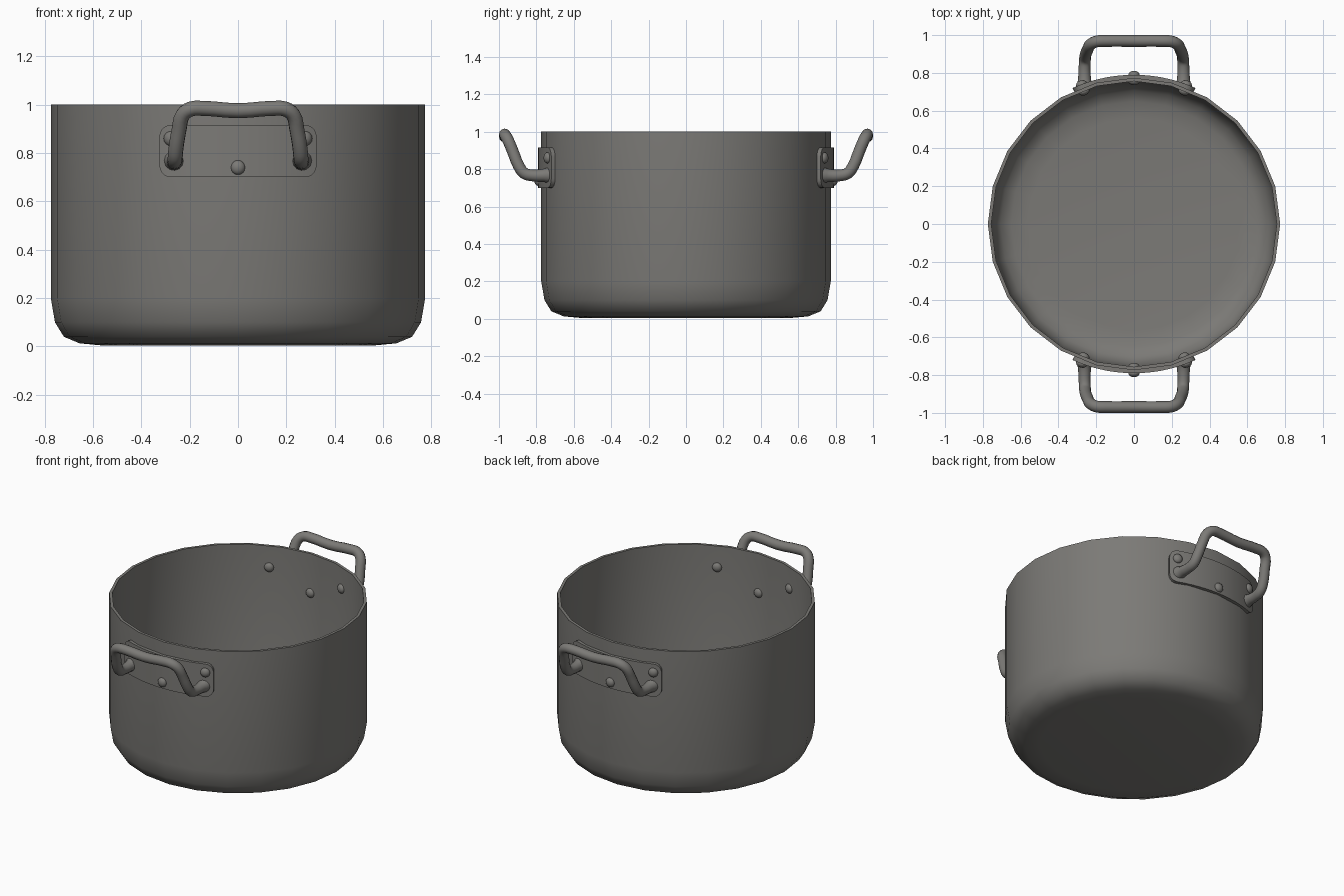
import bpy, bmesh, math
from mathutils import Matrix, Vector

if "Cube" in bpy.data.objects:
    bpy.data.objects.remove(bpy.data.objects["Cube"])

metal = bpy.data.materials.new("dark_grey_metal")
metal.diffuse_color = (0.2, 0.195, 0.183, 1)
metal.use_nodes = True
metal.node_tree.nodes["Principled BSDF"].inputs["Base Color"].default_value = metal.diffuse_color


def finish(name, bm, angle=40):
    me = bpy.data.meshes.new(name)
    bm.to_mesh(me)
    bm.free()
    ob = bpy.data.objects.new(name, me)
    bpy.context.collection.objects.link(ob)
    me.materials.append(metal)
    smooth(ob, angle)
    return ob


def smooth(ob, angle=40):
    bpy.ops.object.select_all(action='DESELECT')
    bpy.context.view_layer.objects.active = ob
    ob.select_set(True)
    bpy.ops.object.shade_smooth_by_angle(angle=math.radians(angle))


# Pot body: revolved wall profile, 24 sides, outside then inside
profile = [(0, 0.004), (0.56, 0.004), (0.655, 0.013), (0.72, 0.04), (0.757, 0.1),
           (0.774, 0.2), (0.774, 1.0), (0.756, 1.0), (0.756, 0.2), (0.74, 0.11),
           (0.706, 0.055), (0.65, 0.03), (0.56, 0.02), (0, 0.02)]
bm = bmesh.new()
verts = [bm.verts.new((r, 0, z)) for r, z in profile]
edges = [bm.edges.new(p) for p in zip(verts, verts[1:])]
bmesh.ops.spin(bm, geom=verts + edges, cent=(0, 0, 0), axis=(0, 0, 1),
               angle=2 * math.pi, steps=24, use_duplicate=False)
bmesh.ops.remove_doubles(bm, verts=bm.verts, dist=0.0005)
bmesh.ops.recalc_face_normals(bm, faces=bm.faces)
finish("pot_body", bm)


def make_plate(name, turn):
    # Rounded rectangle wrapped around the wall
    r, length, half_h, c, mid_z = 0.79, 0.335, 0.108, 0.05, 0.808
    corner = [(length - c + c * math.sin(p), half_h - c + c * math.cos(p))
              for p in (i * math.pi / 10 for i in range(6))]
    cols = [(-u, h) for u, h in reversed(corner)]
    cols += [((length - c) * k / 6, half_h) for k in range(-5, 6)] + corner
    bm = bmesh.new()
    pairs = []
    for u, h in cols:
        x, y = r * math.sin(u / r), -r * math.cos(u / r)
        pairs.append([bm.verts.new((x, y, mid_z + s * h)) for s in (-1, 1)])
    for a, b in zip(pairs, pairs[1:]):
        bm.faces.new((a[0], b[0], b[1], a[1]))
    bm.transform(turn)
    ob = finish(name, bm)
    mod = ob.modifiers.new("thickness", 'SOLIDIFY')
    mod.thickness = 0.03
    mod.offset = -1
    bpy.ops.object.modifier_apply(modifier=mod.name)
    smooth(ob)


def make_rivets(name, turn):
    # Domed heads outside and inside the wall
    bm = bmesh.new()
    for ang, z, r_in in ((0, 0.74, 0.756), (0.36, 0.86, 0.75), (-0.36, 0.86, 0.75)):
        for r in (0.79, r_in):
            m = (turn @ Matrix.Rotation(ang, 4, 'Z') @ Matrix.Translation((0, -r, z))
                 @ Matrix.Diagonal((0.03, 0.021, 0.03, 1)))
            bmesh.ops.create_uvsphere(bm, u_segments=14, v_segments=8, radius=1, matrix=m)
    finish(name, bm, 60)


def make_handle(name, turn):
    # Bent rod, right half mirrored to the left, flared at the feet
    half = [(0.262, -0.73, 0.768, 1.4), (0.262, -0.765, 0.766, 1.1), (0.262, -0.82, 0.766, 1),
            (0.26, -0.865, 0.778, 1), (0.257, -0.893, 0.815, 1), (0.243, -0.928, 0.9, 1),
            (0.228, -0.953, 0.958, 1), (0.195, -0.967, 0.982, 1), (0.15, -0.969, 0.985, 1)]
    pts = half + [(0, -0.969, 0.975, 1)] + [(-x, y, z, w) for x, y, z, w in reversed(half)]
    cu = bpy.data.curves.new(name, 'CURVE')
    cu.dimensions = '3D'
    cu.bevel_depth = 0.031
    cu.bevel_resolution = 4
    cu.resolution_u = 3
    cu.use_fill_caps = True
    sp = cu.splines.new('BEZIER')
    sp.bezier_points.add(len(pts) - 1)
    for bp, (x, y, z, w) in zip(sp.bezier_points, pts):
        bp.co = turn @ Vector((x, y, z))
        bp.radius = w
        bp.handle_left_type = bp.handle_right_type = 'AUTO'
    cu.materials.append(metal)
    ob = bpy.data.objects.new(name, cu)
    bpy.context.collection.objects.link(ob)
    bpy.ops.object.select_all(action='DESELECT')
    bpy.context.view_layer.objects.active = ob
    ob.select_set(True)
    bpy.ops.object.convert(target='MESH')
    smooth(bpy.context.view_layer.objects.active, 60)


# Handle sets on front and back
for side, ang in (("front", 0), ("back", math.pi)):
    turn = Matrix.Rotation(ang, 4, 'Z')
    make_plate(side + "_handle_plate", turn)
    make_rivets(side + "_rivets", turn)
    make_handle(side + "_handle", turn)
